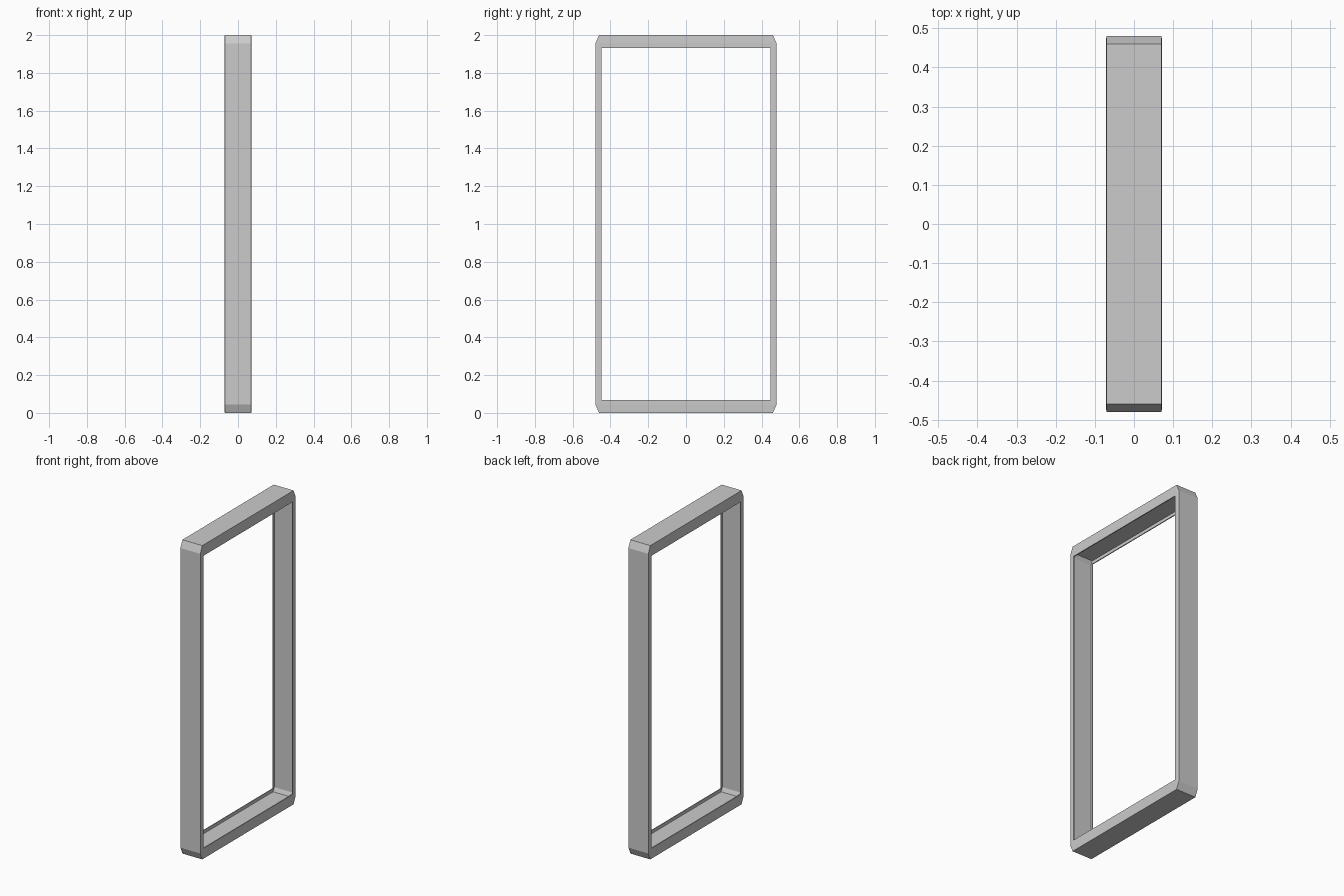
import bpy
import bmesh

if "Cube" in bpy.data.objects:
    bpy.data.objects.remove(bpy.data.objects["Cube"])

# Rings of the frame cross-section: x, half width, half height, corner cut in y, corner cut in z
SECTION = [
    (0.070, 0.480, 1.000, 0.020, 0.045),   # outer rim
    (0.072, 0.468, 0.957, 0.008, 0.010),   # slight ridge on the face
    (0.072, 0.448, 0.932, 0.001, 0.001),   # edge of the opening
    (0.066, 0.448, 0.932, 0.001, 0.001),   # inside of the lip
    (0.066, 0.460, 0.952, 0.012, 0.025),   # bottom of the inner channel
]


def add_ring(bm, x, hy, hz, cy, cz):
    """Eight-sided ring: a rectangle with cut corners, standing in the yz plane."""
    pts = [(hy, hz - cz), (hy - cy, hz), (cy - hy, hz), (-hy, hz - cz),
           (-hy, cz - hz), (cy - hy, -hz), (hy - cy, -hz), (hy, cz - hz)]
    return [bm.verts.new((x, y, z + 1.0)) for y, z in pts]


# Door frame: sweep the section around, both lips joined into one closed loop
bm = bmesh.new()
mirrored = [(-x, *rest) for x, *rest in reversed(SECTION)]
rings = [add_ring(bm, *r) for r in SECTION + mirrored]
for i, a in enumerate(rings):
    b = rings[(i + 1) % len(rings)]
    for j in range(8):
        k = (j + 1) % 8
        bm.faces.new((a[j], a[k], b[k], b[j]))
bmesh.ops.recalc_face_normals(bm, faces=bm.faces)

mesh = bpy.data.meshes.new("door_frame")
bm.to_mesh(mesh)
bm.free()
bpy.context.collection.objects.link(bpy.data.objects.new("door_frame", mesh))
